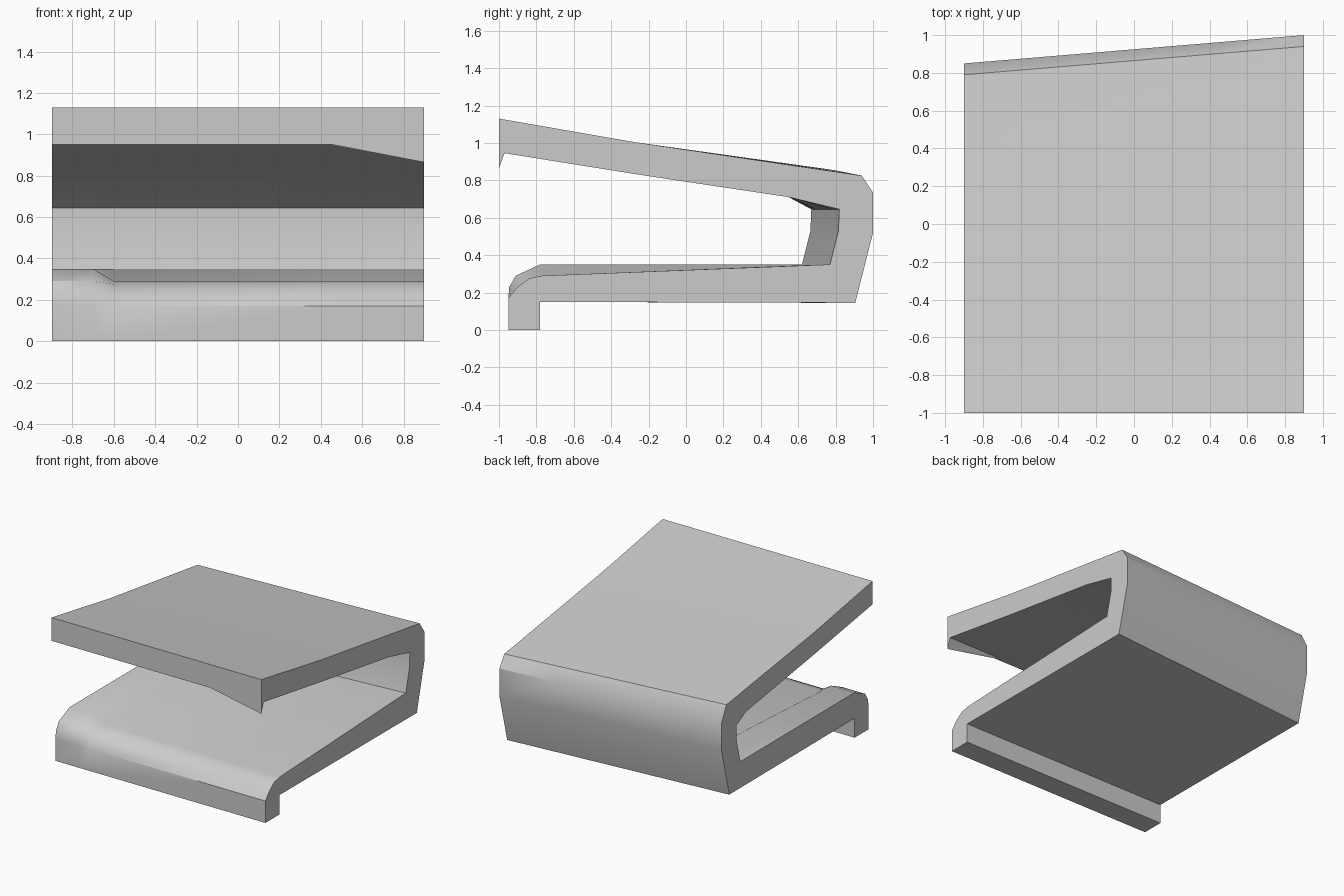
import bpy
import bmesh
from math import radians

cube = bpy.data.objects.get("Cube")
if cube:
    bpy.data.objects.remove(cube, do_unlink=True)

HALF_WIDTH = 0.9

# Single plain grey material
grey = bpy.data.materials.new("plain grey")
grey.use_nodes = True
colour = (0.6, 0.6, 0.6, 1)
grey.diffuse_color = colour
grey.node_tree.nodes["Principled BSDF"].inputs["Base Color"].default_value = colour


def section(x, ridge, lip):
    """Closed side profile of the clip at position x.

    The back wall is skewed, the ridge raises the lower front edge,
    and the lip hangs below the upper front edge.
    """
    skew = (HALF_WIDTH - x) / (2 * HALF_WIDTH)
    shift = -0.15 * skew

    upper_outside = [(-1, 1.13), (-0.28, 1.005)]
    back_outside = [(0.94 + shift, 0.825 + 0.03 * skew), (1 + shift, 0.735),
                    (1 + shift, 0.52), (0.905 + shift, 0.145)]
    foot = [(-0.78, 0.15), (-0.78, 0), (-0.95, 0), (-0.95, 0.17)]
    rounded_front = [(-0.9 - 0.045 * ridge, 0.23),
                     (-0.84 - 0.07 * ridge, 0.275 + 0.015 * ridge),
                     (-0.77 - 0.01 * ridge, 0.29 + 0.06 * ridge)]
    back_inside = [(0.77 + shift, 0.35), (0.815 + shift, 0.53),
                   (0.82 + shift, 0.645)]
    upper_inside = [(0.55, 0.71), (-0.25, 0.83), (-0.97, 0.945),
                    (-1, 0.95 - 0.085 * lip)]
    outline = (upper_outside + back_outside + foot + rounded_front
               + back_inside + upper_inside)
    return [(x, y, z) for y, z in outline]


# Loft the clip through its cross-sections
bm = bmesh.new()
stations = [(-HALF_WIDTH, 1, 0), (-0.7, 1, 0), (-0.6, 0, 0),
            (0.46, 0, 0), (HALF_WIDTH, 0, 1)]
rings = [[bm.verts.new(p) for p in section(*s)] for s in stations]
count = len(rings[0])
for a, b in zip(rings, rings[1:]):
    for i in range(count):
        j = (i + 1) % count
        bm.faces.new((a[i], a[j], b[j], b[i]))

# Flat side ends
bm.faces.new(rings[0])
bm.faces.new(rings[-1])
bmesh.ops.recalc_face_normals(bm, faces=bm.faces)

mesh = bpy.data.meshes.new("bent_clip")
bm.to_mesh(mesh)
bm.free()
mesh.materials.append(grey)
clip = bpy.data.objects.new("bent_clip", mesh)
bpy.context.collection.objects.link(clip)

# Smooth the gentle bends, keep the corners sharp
bpy.ops.object.select_all(action="DESELECT")
clip.select_set(True)
bpy.context.view_layer.objects.active = clip
bpy.ops.object.shade_smooth_by_angle(angle=radians(30))
